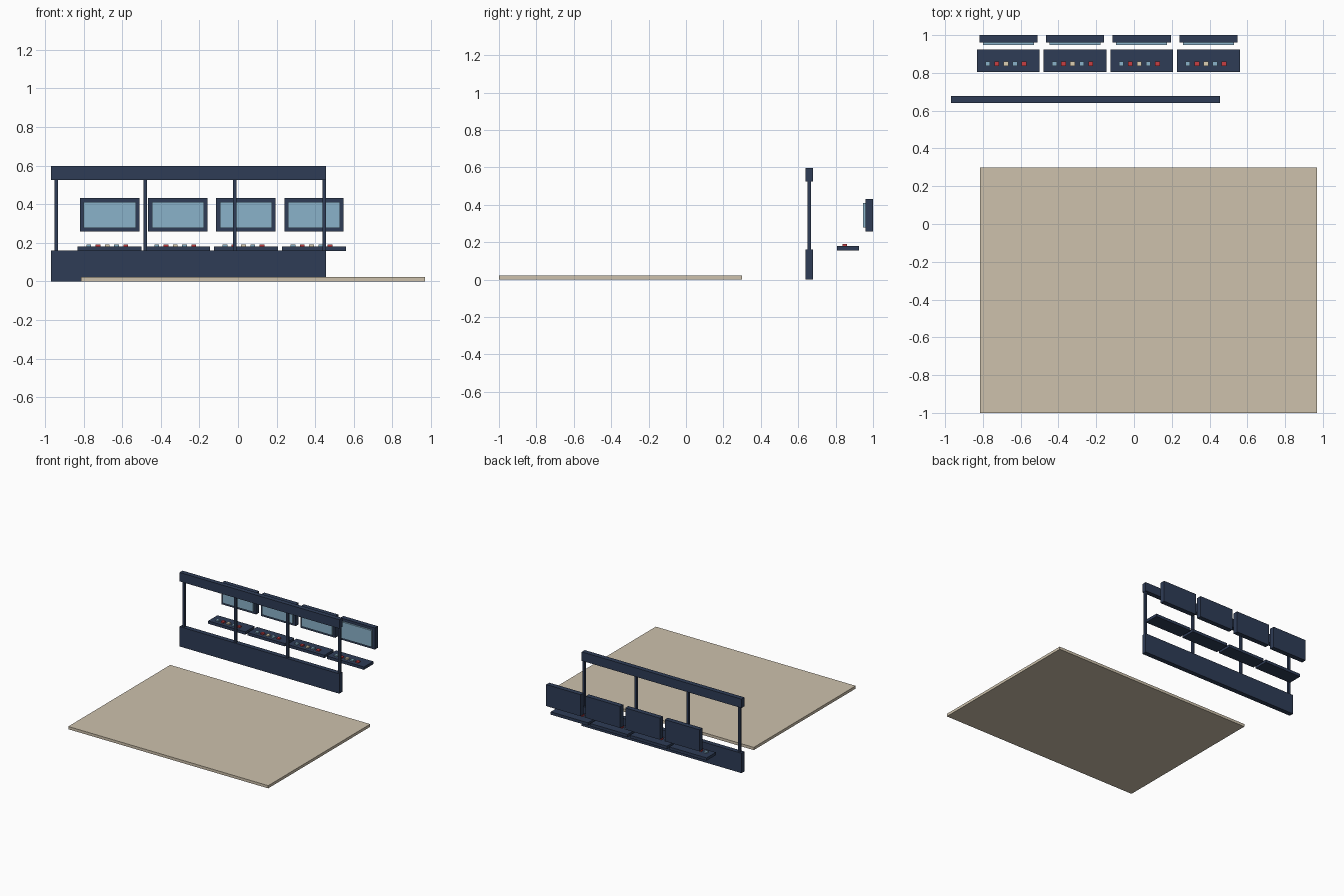
import bpy

if "Cube" in bpy.data.objects:
    bpy.data.objects.remove(bpy.data.objects["Cube"])


def material(name, rgb):
    # sRGB 0-255 to linear
    lin = [((c / 255 + 0.055) / 1.055) ** 2.4 for c in rgb]
    m = bpy.data.materials.new(name)
    m.diffuse_color = (*lin, 1)
    m.use_nodes = True
    m.node_tree.nodes["Principled BSDF"].inputs["Base Color"].default_value = m.diffuse_color
    return m


NAVY = material("navy", (46, 60, 86))
GLASS = material("glass_blue", (138, 178, 202))
SAND = material("sand", (205, 193, 172))
RED = material("button_red", (200, 62, 66))
CREAM = material("button_cream", (222, 208, 180))


def box(name, mat, x, y, z):
    """Box from (min, max) ranges on each axis."""
    verts = [(a, b, c) for a in x for b in y for c in z]
    faces = [(0, 1, 3, 2), (4, 6, 7, 5), (0, 4, 5, 1),
             (2, 3, 7, 6), (0, 2, 6, 4), (1, 5, 7, 3)]
    me = bpy.data.meshes.new(name)
    me.from_pydata(verts, [], faces)
    me.materials.append(mat)
    ob = bpy.data.objects.new(name, me)
    bpy.context.collection.objects.link(ob)
    return ob


def around(c, half):
    return (c - half, c + half)


# Floor slab
box("floor", SAND, (-0.815, 0.97), (-1.0, 0.3), (0, 0.022))

# Window wall: low panel, head beam, four mullions
WALL_X = (-0.97, 0.456)
box("wall_panel", NAVY, WALL_X, around(0.659, 0.019), (0, 0.16))
box("wall_beam", NAVY, WALL_X, around(0.659, 0.019), (0.525, 0.597))
for i in range(4):
    box(f"wall_post_{i}", NAVY, around(-0.943 + 0.463 * i, 0.009),
        around(0.659, 0.010), (0.16, 0.525))

# Four workstations: console desk with buttons, and a wall monitor behind
for s in range(4):
    cx = -0.665 + 0.353 * s
    box(f"console_{s}", NAVY, around(cx, 0.166), (0.806, 0.925), (0.157, 0.180))
    for i, mat in enumerate((GLASS, RED, CREAM, GLASS, RED)):
        box(f"button_{s}_{i}", mat, around(cx - 0.109 + 0.048 * i, 0.0125),
            around(0.848, 0.0125), (0.180, 0.190))
    box(f"monitor_{s}", NAVY, around(cx, 0.154), (0.961, 1.0), (0.258, 0.432))
    box(f"screen_{s}", GLASS, around(cx, 0.135), (0.947, 0.961), (0.278, 0.411))
